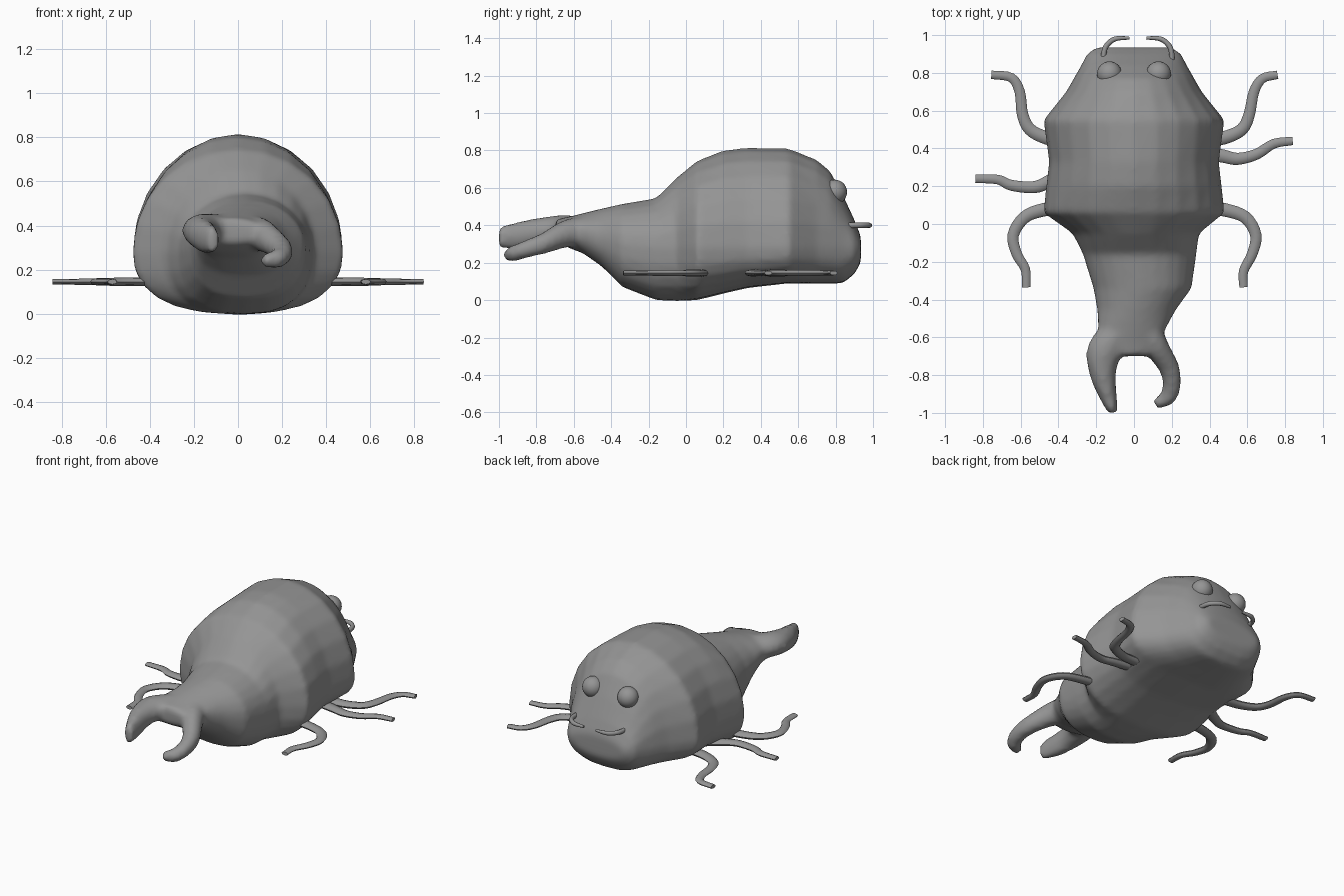
import bpy, bmesh, math
from mathutils import Vector

if "Cube" in bpy.data.objects:
    bpy.data.objects.remove(bpy.data.objects["Cube"])

grey = bpy.data.materials.new("plain grey")
grey.diffuse_color = (0.3, 0.3, 0.3, 1)
grey.use_nodes = True
grey.node_tree.nodes["Principled BSDF"].inputs["Base Color"].default_value = grey.diffuse_color


def finish(bm, name, angle=60):
    bmesh.ops.recalc_face_normals(bm, faces=bm.faces[:])
    me = bpy.data.meshes.new(name)
    bm.to_mesh(me)
    bm.free()
    me.materials.append(grey)
    ob = bpy.data.objects.new(name, me)
    bpy.context.collection.objects.link(ob)
    bpy.ops.object.select_all(action='DESELECT')
    bpy.context.view_layer.objects.active = ob
    ob.select_set(True)
    bpy.ops.object.shade_smooth_by_angle(angle=math.radians(angle))
    return ob


def skin(bm, rings):
    """Bridge rings of points and cap both ends."""
    vs = [[bm.verts.new(p) for p in r] for r in rings]
    n = len(vs[0])
    for a, b in zip(vs, vs[1:]):
        for i in range(n):
            j = (i + 1) % n
            bm.faces.new((a[i], a[j], b[j], b[i]))
    bm.faces.new(vs[0])
    bm.faces.new(vs[-1])


def smooth_path(pts, steps=4):
    """Catmull-Rom through points of any dimension."""
    pts = [Vector(p) for p in pts]
    p = [pts[0] * 2 - pts[1]] + pts + [pts[-1] * 2 - pts[-2]]
    out = []
    for i in range(1, len(p) - 2):
        a, b, c, d = p[i - 1:i + 3]
        for s in range(steps):
            t = s / steps
            out.append(0.5 * (2 * b + (c - a) * t + (2 * a - 5 * b + 4 * c - d) * t * t
                              + (3 * b - a - 3 * c + d) * t ** 3))
    return out + [pts[-1]]


def limb(bm, centres, widths, heights, n=8):
    """Sweep an oval along a path that bends mostly in plan."""
    path = smooth_path(centres)
    size = smooth_path(list(zip(widths, heights)))
    rings = []
    for i, c in enumerate(path):
        d = path[min(i + 1, len(path) - 1)] - path[max(i - 1, 0)]
        side = Vector((d.y, -d.x, 0)).normalized()
        up = Vector((0, 0, 1))
        w, h = size[i]
        rings.append([c + side * w * math.cos(2 * math.pi * k / n)
                      + up * h * math.sin(2 * math.pi * k / n) for k in range(n)])
    skin(bm, rings)


# body and tail: y, centre x, half width, bottom, widest height, top
sections = [
    (0.935, 0, 0.20, 0.20, 0.28, 0.34), (0.90, 0, 0.25, 0.14, 0.28, 0.43),
    (0.84, 0, 0.28, 0.09, 0.28, 0.56), (0.77, 0, 0.32, 0.09, 0.28, 0.69),
    (0.70, 0, 0.36, 0.09, 0.28, 0.75), (0.55, 0, 0.48, 0.09, 0.28, 0.81),
    (0.33, 0, 0.45, 0.065, 0.28, 0.815), (0.20, 0, 0.465, 0.035, 0.28, 0.80),
    (0.06, 0, 0.48, 0.0, 0.28, 0.745), (-0.05, 0.01, 0.335, -0.005, 0.28, 0.655),
    (-0.16, 0.03, 0.30, 0.0, 0.28, 0.545), (-0.34, 0.045, 0.26, 0.07, 0.30, 0.515),
    (-0.45, 0.015, 0.21, 0.18, 0.33, 0.49), (-0.55, -0.01, 0.18, 0.25, 0.37, 0.465),
    (-0.63, -0.03, 0.17, 0.28, 0.38, 0.445), (-0.70, -0.03, 0.13, 0.32, 0.385, 0.43),
]
rings = []
for y, xc, hw, zb, zm, zt in sections:
    ring = []
    for k in range(24):
        a = 2 * math.pi * k / 24
        c, s = math.cos(a), math.sin(a)
        if s >= 0:
            ring.append(Vector((xc + hw * c, y, zm + (zt - zm) * s)))
        else:  # squarer underside
            x = math.copysign(abs(c) ** 0.75, c)
            ring.append(Vector((xc + hw * x, y, zm - (zm - zb) * abs(s) ** 0.85)))
    rings.append(ring)
bm = bmesh.new()
skin(bm, rings)

# forked tail claws, merged into the tail
limb(bm, [(-0.07, -0.56, 0.37), (-0.155, -0.67, 0.38), (-0.165, -0.79, 0.365),
          (-0.14, -0.90, 0.345), (-0.11, -1.0, 0.335)],
     [0.08, 0.095, 0.072, 0.05, 0.025], [0.08, 0.075, 0.075, 0.075, 0.06], 12)
limb(bm, [(0.07, -0.56, 0.37), (0.125, -0.66, 0.35), (0.185, -0.76, 0.305),
          (0.20, -0.85, 0.275), (0.175, -0.92, 0.25), (0.11, -0.955, 0.24)],
     [0.08, 0.065, 0.055, 0.05, 0.045, 0.025], [0.08, 0.075, 0.06, 0.05, 0.045, 0.03], 12)
body = finish(bm, "body_with_forked_tail")
rm = body.modifiers.new("merge", 'REMESH')
rm.mode = 'VOXEL'
rm.voxel_size = 0.018
rm.use_smooth_shade = True
sm = body.modifiers.new("soften", 'SMOOTH')
sm.factor = 0.5
sm.iterations = 5

# legs, each a wavy path in plan
legs = {
    "front_leg_left": [(-0.36, 0.44), (-0.46, 0.455), (-0.55, 0.50), (-0.59, 0.58),
                       (-0.605, 0.70), (-0.65, 0.775), (-0.755, 0.79)],
    "front_leg_right": [(0.36, 0.45), (0.47, 0.455), (0.57, 0.50), (0.61, 0.58),
                        (0.635, 0.70), (0.68, 0.77), (0.76, 0.79)],
    "middle_leg_left": [(-0.36, 0.28), (-0.45, 0.225), (-0.53, 0.195), (-0.65, 0.205),
                        (-0.72, 0.235), (-0.84, 0.24)],
    "middle_leg_right": [(0.36, 0.38), (0.47, 0.36), (0.55, 0.345), (0.65, 0.37),
                         (0.74, 0.425), (0.84, 0.44)],
    "rear_leg_left": [(-0.36, 0.09), (-0.48, 0.075), (-0.58, 0.035), (-0.64, -0.06),
                      (-0.62, -0.16), (-0.575, -0.24), (-0.57, -0.335)],
    "rear_leg_right": [(0.36, 0.09), (0.48, 0.075), (0.59, 0.035), (0.645, -0.06),
                       (0.625, -0.16), (0.58, -0.25), (0.58, -0.335)],
}
for name, pts in legs.items():
    bm = bmesh.new()
    n = len(pts)
    limb(bm, [(x, y, 0.145) for x, y in pts],
         [0.038 - 0.016 * i / (n - 1) for i in range(n)],
         [0.021 - 0.009 * i / (n - 1) for i in range(n)])
    finish(bm, name)

for s, side in ((-1, "left"), (1, "right")):
    # eyes
    bm = bmesh.new()
    bmesh.ops.create_uvsphere(bm, u_segments=24, v_segments=14, radius=0.066)
    bmesh.ops.translate(bm, verts=bm.verts[:], vec=(s * 0.13, 0.795, 0.578))
    finish(bm, "eye_" + side)
    # feelers, bowed inwards
    bm = bmesh.new()
    limb(bm, [(s * x + 0.02, y, 0.40) for x, y in
              ((0.18, 0.85), (0.18, 0.90), (0.165, 0.945), (0.12, 0.98), (0.045, 0.985))],
         [0.014, 0.014, 0.014, 0.013, 0.008], [0.015, 0.015, 0.015, 0.014, 0.008])
    finish(bm, "feeler_" + side)
